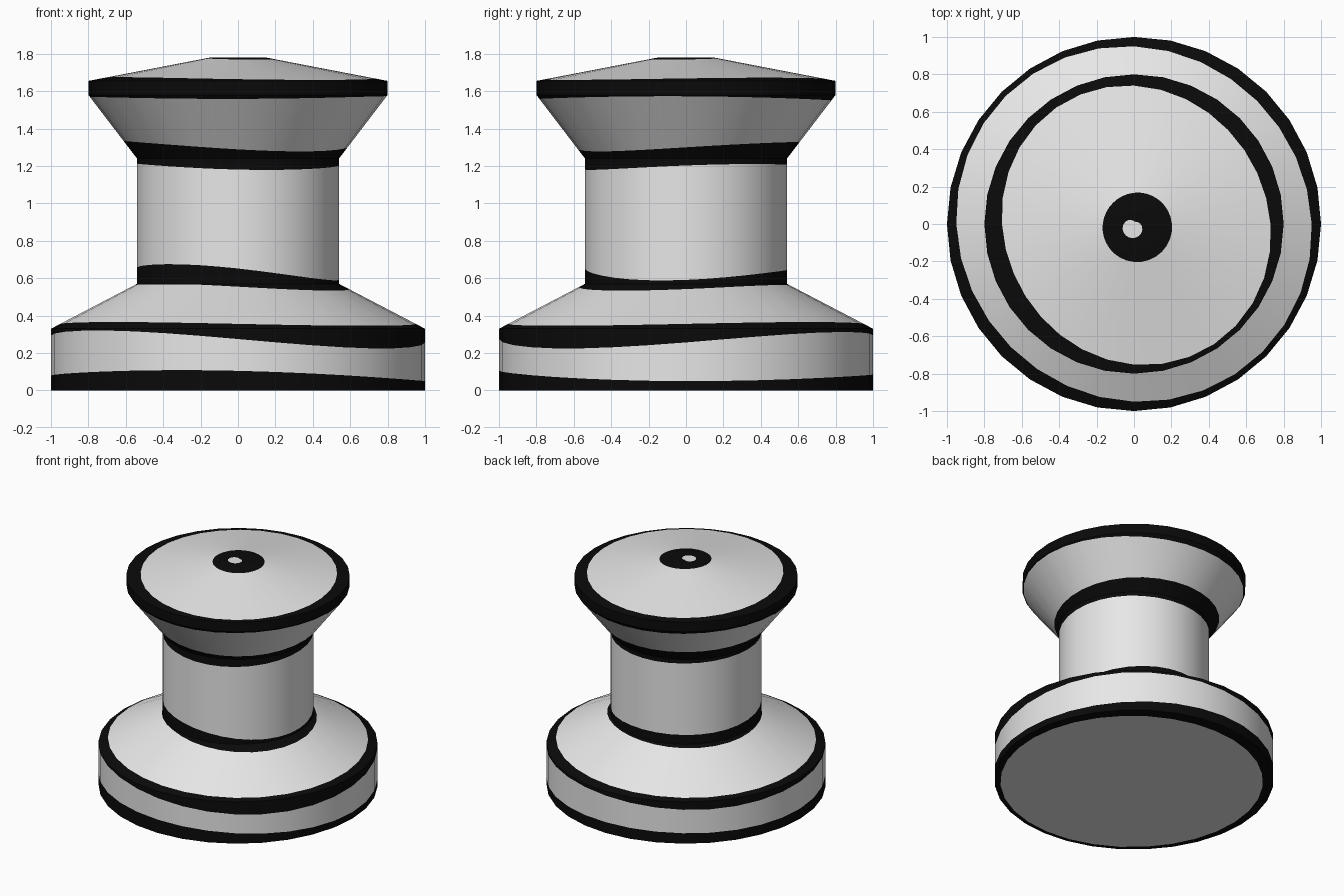
import bpy, bmesh, math

if "Cube" in bpy.data.objects:
    bpy.data.objects.remove(bpy.data.objects["Cube"])

SIDES = 32


def material(name, rgb):
    m = bpy.data.materials.new(name)
    m.diffuse_color = (*rgb, 1.0)
    m.use_nodes = True
    m.node_tree.nodes["Principled BSDF"].inputs["Base Color"].default_value = m.diffuse_color
    return m


white = material("off_white", (0.8, 0.8, 0.8))
black = material("black", (0.003, 0.003, 0.003))

# Turned outline: base, shoulder, neck, flare, rim, crown
OUTLINE = [(1.0, 0.0), (1.0, 0.33), (0.54, 0.57), (0.54, 1.24),
           (0.80, 1.58), (0.80, 1.655), (0.15, 1.78)]


def radius_at(z):
    for (r0, z0), (r1, z1) in zip(OUTLINE, OUTLINE[1:]):
        if z <= z1:
            return r0 + (r1 - r0) * (z - z0) / (z1 - z0)
    return OUTLINE[-1][0]


def crown_height(r):
    return 1.655 + 0.125 * min(1.0, (0.80 - r) / 0.65)


def wave(a, mean, c1=0, s1=0, c2=0, s2=0):
    return (mean + c1 * math.cos(a) + s1 * math.sin(a)
            + c2 * math.cos(2 * a) + s2 * math.sin(2 * a))


# Rings from bottom to top: wavy stripe edges flip the colour,
# outline corners (by index) keep it
RINGS = [
    # base underside edge and lower stripe
    ("under", (.94, -.003, -.03)), ("corner", 0),
    ("wall", (.08, -.015, -.01, -.015, .004)),
    # stripe on the base shoulder
    ("wall", (.28, -.018, .01, -.005, .035)), ("corner", 1),
    ("wall", (.356, 0, 0, 0, .01)),
    # stripe at the foot of the neck
    ("wall", (.555, -.01, .003, -.003, .011)), ("corner", 2),
    ("wall", (.636, -.033, -.004, -.012, .013)),
    # stripe at the top of the neck
    ("wall", (1.201, -.005, .013, .007, .004)), ("corner", 3),
    ("wall", (1.313, -.017, .02, .004, .008)),
    # stripe round the head rim
    ("wall", (1.563, .002, -.004, .008)), ("corner", 4), ("corner", 5),
    ("crown", (.732, .012, -.006, -.014, -.025)),
    # small ring on the crown
    ("crown", (.185, .018, -.018)), ("corner", 6),
    ("crown", (.045, -.01, -.03)),
]


def point(kind, data, a):
    if kind == "corner":
        return OUTLINE[data]
    v = wave(a, *data)
    if kind == "under":
        return min(v, 0.985), 0.0
    if kind == "crown":
        return v, crown_height(v)
    if abs(data[0] - 0.555) < 1e-6:
        v = min(v, 0.567)
    return radius_at(v), v


bm = bmesh.new()
rings, colours, colour = [], [], 0
for kind, data in RINGS:
    ring = []
    for i in range(SIDES):
        a = 2 * math.pi * i / SIDES
        r, z = point(kind, data, a)
        ring.append(bm.verts.new((r * math.cos(a), r * math.sin(a), z)))
    rings.append(ring)
    if kind != "corner":
        colour = 1 - colour
    colours.append(colour)

bottom = bm.verts.new((0, 0, 0))
top = bm.verts.new((0, 0, 1.78))
for i in range(SIDES):
    j = (i + 1) % SIDES
    for lo, hi, c in zip(rings, rings[1:], colours):
        bm.faces.new((lo[i], lo[j], hi[j], hi[i])).material_index = c
    bm.faces.new((bottom, rings[0][j], rings[0][i]))
    bm.faces.new((top, rings[-1][i], rings[-1][j]))
bmesh.ops.recalc_face_normals(bm, faces=bm.faces[:])

mesh = bpy.data.meshes.new("striped_spool")
bm.to_mesh(mesh)
bm.free()
mesh.materials.append(white)
mesh.materials.append(black)
spool = bpy.data.objects.new("striped_spool", mesh)
bpy.context.collection.objects.link(spool)
bpy.context.view_layer.objects.active = spool
spool.select_set(True)
bpy.ops.object.shade_smooth_by_angle(angle=math.radians(25))
